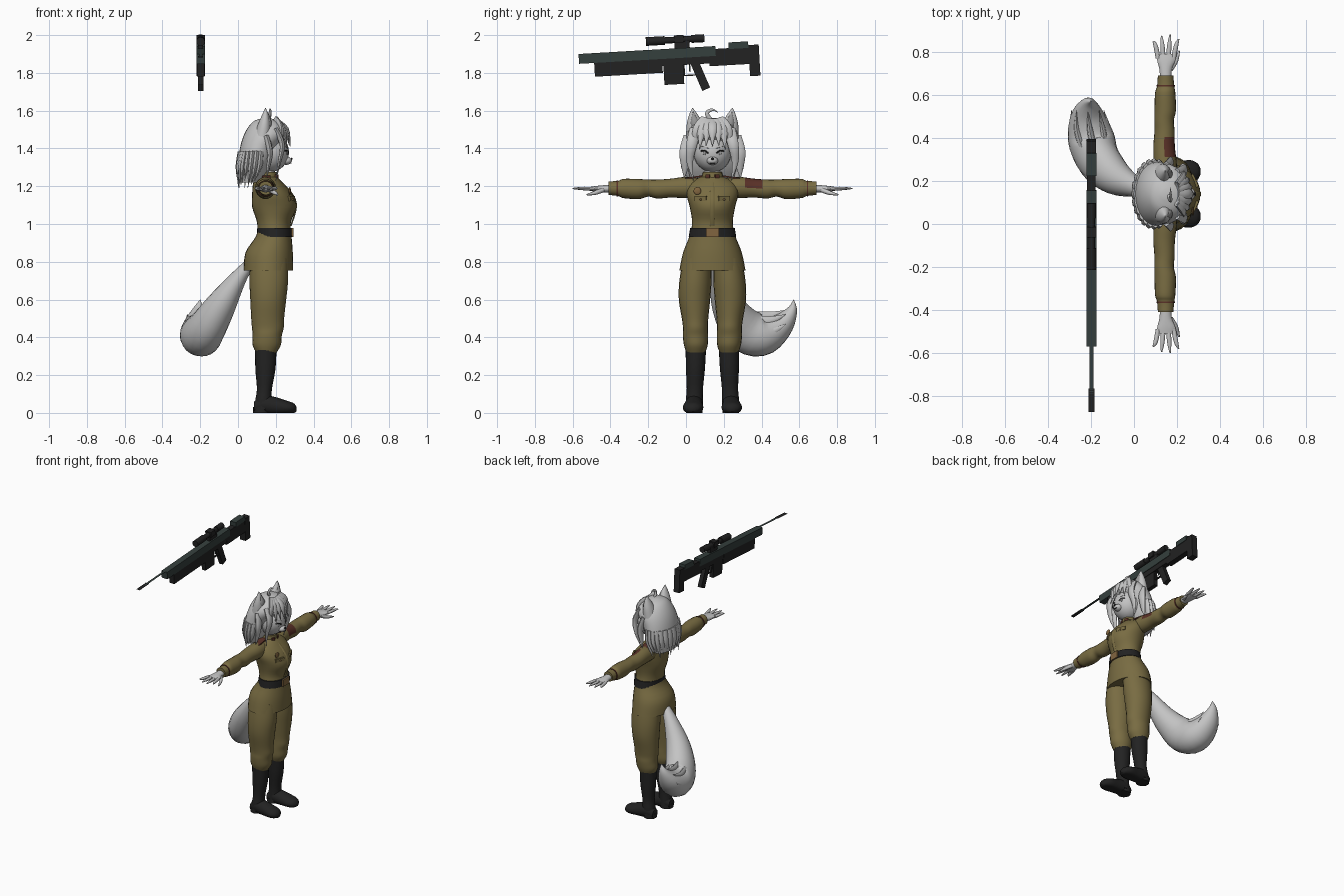
import bpy, bmesh, math
from mathutils import Vector, Matrix

cube = bpy.data.objects.get("Cube")
if cube:
    bpy.data.objects.remove(cube, do_unlink=True)

MID = .14  # y of the figure's mirror plane; the figure faces +x
X, Y, Z = Vector((1, 0, 0)), Vector((0, 1, 0)), Vector((0, 0, 1))


def material(name, *rgb):
    m = bpy.data.materials.new(name)
    m.use_nodes = True
    m.diffuse_color = (*rgb, 1)
    bsdf = next(n for n in m.node_tree.nodes if n.type == "BSDF_PRINCIPLED")
    bsdf.inputs["Base Color"].default_value = (*rgb, 1)
    bsdf.inputs["Roughness"].default_value = .8
    return m


fur = material("pale fur", .55, .55, .55)
shade = material("inner ear grey", .3, .3, .3)
olive = material("olive cloth", .19, .15, .055)
black = material("black leather", .016, .016, .016)
gunmetal = material("green gunmetal", .035, .05, .047)
red = material("dark red trim", .1, .03, .02)
brass = material("dull brass", .22, .13, .05)


def finish(name, bm, mat, angle=45):
    bmesh.ops.recalc_face_normals(bm, faces=bm.faces)
    mesh = bpy.data.meshes.new(name)
    bm.to_mesh(mesh)
    bm.free()
    mesh.materials.append(mat)
    mesh.shade_smooth()
    mesh.set_sharp_from_angle(angle=math.radians(angle))
    obj = bpy.data.objects.new(name, mesh)
    bpy.context.collection.objects.link(obj)
    return obj


def spline(rows, steps):
    """Smoothly interpolate rows of numbers."""
    rows = [Vector(r) for r in rows]
    out = []
    for i in range(len(rows) - 1):
        p, q = rows[i], rows[i + 1]
        before, after = rows[max(i - 1, 0)], rows[min(i + 2, len(rows) - 1)]
        for k in range(steps):
            t = k / steps
            m, n = (q - before) / 2, (after - p) / 2
            out.append(p + m * t + (3 * (q - p) - 2 * m - n) * t * t
                       + (2 * (p - q) + m + n) * t * t * t)
    return out + [rows[-1]]


def sweep(name, rows, mat, tangent=None, ref=X, sides=20, steps=4):
    """Skin ellipses along a path; each row is x, y, z, side radius, ref radius."""
    rows = spline(rows, steps)
    bm = bmesh.new()
    rings = []
    for i, r in enumerate(rows):
        c = Vector(r[:3])
        ahead, behind = rows[min(i + 1, len(rows) - 1)], rows[max(i - 1, 0)]
        t = tangent or (Vector(ahead[:3]) - Vector(behind[:3])).normalized()
        u = t.cross(ref).normalized()
        v = u.cross(t)
        ring = []
        for k in range(sides):
            a = math.tau * k / sides
            p = c + u * max(r[3], .001) * math.cos(a) + v * max(r[4], .001) * math.sin(a)
            p.z = max(p.z, 0)
            ring.append(bm.verts.new(p))
        rings.append(ring)
    for a, b in zip(rings, rings[1:]):
        for k in range(sides):
            j = (k + 1) % sides
            bm.faces.new((a[k], a[j], b[j], b[k]))
    bm.faces.new(rings[0])
    bm.faces.new(rings[-1])
    return finish(name, bm, mat)


def lock(name, points, radius, mat=fur, thin=.5, sides=8):
    """Tapered strand: full at the root and middle, pointed at the end."""
    last = len(points) - 1
    rows = []
    for i, p in enumerate(points):
        r = radius * (1 - (i / last) ** 2)
        rows.append((*p, r, r * thin))
    return sweep(name, rows, mat, sides=sides)


def box(name, centre, size, mat, spin=None):
    bm = bmesh.new()
    bmesh.ops.create_cube(bm, size=1)
    m = Matrix.Translation(centre) @ (spin or Matrix()) @ Matrix.Diagonal((*size, 1))
    bmesh.ops.transform(bm, matrix=m, verts=bm.verts)
    return finish(name, bm, mat)


def ball(name, centre, size, mat):
    bm = bmesh.new()
    bmesh.ops.create_uvsphere(bm, u_segments=24, v_segments=16, radius=1)
    m = Matrix.Translation(centre) @ Matrix.Diagonal((*size, 1))
    bmesh.ops.transform(bm, matrix=m, verts=bm.verts)
    return finish(name, bm, mat)


# Jacket, collar, belt
sweep("jacket", [(.16, MID, .755, .175, .13), (.165, MID, .85, .155, .125),
                 (.19, MID, .94, .12, .093), (.19, MID, 1.01, .108, .09),
                 (.192, MID, 1.09, .12, .117), (.18, MID, 1.16, .137, .105),
                 (.16, MID, 1.215, .12, .08), (.15, MID, 1.25, .06, .055)], olive, Z, sides=28)
sweep("collar", [(.15, MID, 1.23, .062, .06), (.155, MID, 1.275, .05, .05)], olive, Z)
sweep("neck", [(.15, MID, 1.24, .04, .04), (.16, MID, 1.32, .04, .04)], fur, Z)
sweep("belt", [(.195, MID, .93, .126, .094), (.195, MID, .98, .118, .093)], black, Z, sides=28)
box("buckle", (.288, MID, .955), (.01, .07, .05), brass)
sweep("placket", [(.28, MID, .99, .012, .004), (.308, MID, 1.09, .012, .004),
                  (.286, MID, 1.16, .012, .004), (.21, MID, 1.24, .01, .004)], olive, sides=8)

# Face and skull
HEAD, SIZE = Vector((.17, MID, 1.38)), Vector((.1, .1, .105))


def on_face(dy, z):
    depth = 1 - (dy / SIZE.y) ** 2 - ((z - HEAD.z) / SIZE.z) ** 2
    return (HEAD.x + SIZE.x * math.sqrt(max(depth, 0)), MID + dy, z)


ball("head", HEAD, SIZE, fur)
ball("muzzle", (.255, MID, 1.335), (.03, .03, .022), fur)
ball("nose", (.284, MID, 1.345), (.005, .009, .006), black)
box("mouth", (.279, MID, 1.322), (.008, .025, .003), black)

# Hair mass, forelocks and ragged lower ends
sweep("hair", [(.06, MID, 1.22, .12, .055), (.085, MID, 1.3, .148, .085),
               (.11, MID, 1.4, .147, .1), (.15, MID, 1.48, .135, .115),
               (.152, MID, 1.54, .085, .075), (.15, MID, 1.56, .02, .02)], fur, Z, sides=28)
for i in range(15):
    a = math.radians(75 + 15 * i)
    c, s = math.cos(a), math.sin(a)
    drop = 1.19 + .02 * (i % 3)
    lock("hair_end", [(.1 + .085 * c, MID + .125 * s, 1.38), (.09 + .09 * c, MID + .14 * s, 1.3),
                      (.07 + .07 * c, MID + .125 * s, drop)], .034)
for i in range(-3, 4):
    dy = i * .03
    tip = 1.41 + .012 * (i % 2) - .008 * abs(i)
    x = on_face(dy, tip)[0]
    lock("forelock", [(.2, MID + dy * .4, 1.545), (.258 - abs(dy) * .3, MID + dy * .9, 1.5),
                      (x + .012, MID + dy * 1.15, tip)], .033)
lock("cowlick", [(.16, MID, 1.54), (.17, MID - .03, 1.585), (.17, MID, 1.605),
                 (.17, MID + .03, 1.59)], .012, thin=.8)

# Tail with tufts
sweep("tail", [(.07, .15, .8, .025, .025), (.0, .175, .71, .05, .045), (-.09, .22, .57, .085, .08),
               (-.165, .3, .45, .115, .1), (-.2, .4, .41, .11, .108), (-.215, .5, .46, .07, .08),
               (-.21, .56, .54, .03, .035), (-.2, .57, .6, .001, .001)], fur, sides=24)
for i in range(8):
    a = math.tau * i / 8
    off = Vector((math.cos(a), 0, math.sin(a)))
    lock("tail_tuft", [Vector((-.185, .34, .43)) + off * .075, Vector((-.205, .44, .425)) + off * .085,
                       Vector((-.215, .53, .47)) + off * .075], .035)


def pair(side):
    def at(d):
        return MID + side * d

    def rows(table):
        return [(x, at(d), z, a, b) for x, d, z, a, b in table]

    # Ear with inset
    sweep("ear", rows([(.13, .085, 1.46, .055, .045), (.14, .095, 1.53, .042, .032),
                       (.145, .102, 1.58, .022, .016), (.145, .106, 1.615, .001, .001)]), fur)
    sweep("inner_ear", rows([(.165, .085, 1.51, .022, .012), (.166, .094, 1.54, .022, .012),
                             (.154, .103, 1.595, .001, .003)]), shade, sides=10)

    # Eye, brow and side lock
    eye = [on_face(side * d, z) for d, z in ((.022, 1.375), (.04, 1.388), (.062, 1.386))]
    sweep("eyelash", [(*p, .004, .003) for p in eye], black, sides=6)
    iris = on_face(side * .042, 1.375)
    ball("iris", iris, (.004, .008, .011), shade)
    brow = [on_face(side * d, z) for d, z in ((.02, 1.4), (.06, 1.412))]
    sweep("brow", [(*p, .002, .003) for p in brow], shade, sides=6)
    lock("side_lock", [(.2, at(.09), 1.5), (.235, at(.11), 1.42), (.22, at(.12), 1.33),
                       (.2, at(.1), 1.23)], .032)
    lock("cheek_lock", [(.15, at(.12), 1.46), (.17, at(.145), 1.38), (.16, at(.145), 1.3),
                        (.15, at(.15), 1.24)], .034)

    # Sleeve, with a red patch on the left one
    sleeve = sweep("sleeve", rows([(.145, .06, 1.19, .05, .055), (.145, .14, 1.193, .056, .054),
                                   (.14, .22, 1.19, .05, .05), (.142, .29, 1.185, .05, .047),
                                   (.14, .34, 1.19, .045, .045), (.145, .39, 1.185, .053, .05),
                                   (.145, .47, 1.188, .051, .047), (.147, .5, 1.188, .04, .04),
                                   (.147, .55, 1.19, .036, .036)]), olive, side * Y, steps=5)
    if side > 0:
        sleeve.data.materials.append(red)
        for f in sleeve.data.polygons:
            if .32 < f.center.y < .4 and f.center.x > MID and f.center.z > 1.19:
                f.material_index = 1
    sweep("cuff_piping", rows([(.147, .5, 1.188, .043, .043), (.147, .507, 1.188, .043, .043)]), red, Y)
    box("shoulder_board", (.15, at(.1), 1.247), (.045, .09, .008), red, Matrix.Rotation(-side * .15, 4, "X"))
    box("collar_tab", (.205, at(.025), 1.252), (.008, .025, .018), red, Matrix.Rotation(side * .5, 4, "Z"))

    # Hand
    sweep("palm", rows([(.147, .53, 1.188, .02, .026), (.147, .58, 1.186, .019, .03),
                        (.15, .62, 1.186, .015, .043), (.148, .65, 1.186, .01, .04)]), fur, side * Y, sides=14)
    for i, reach in enumerate((.71, .735, .74, .72)):
        x = .112 + .024 * i
        splay = (i - 1.5) * .008
        sweep("finger", rows([(x, .63, 1.186, .01, .011), (x + splay, .69, 1.188, .009, .01),
                              (x + splay * 2, reach, 1.188, .003, .003)]), fur, sides=8)
    sweep("thumb", rows([(.17, .58, 1.18, .013, .013), (.195, .62, 1.165, .011, .011),
                         (.21, .665, 1.155, .004, .004)]), fur, sides=8)

    # Breast pocket flap and button
    box("pocket_flap", (.283, at(.062), 1.135), (.012, .065, .025), olive, Matrix.Rotation(side * .42, 4, "Z"))
    ball("button", (.289, at(.062), 1.13), (.006, .006, .006), brass)

    # Breeches
    sweep("breeches", rows([(.165, .08, .82, .075, .1), (.163, .09, .7, .085, .102),
                            (.16, .095, .6, .083, .095), (.157, .092, .5, .07, .087),
                            (.158, .09, .45, .066, .084), (.155, .09, .41, .067, .077),
                            (.152, .088, .36, .063, .075), (.15, .088, .32, .05, .055)]), olive, Z)
    # Boot shaft, foot, heel
    sweep("boot", rows([(.147, .088, .335, .054, .057), (.145, .09, .23, .05, .053),
                        (.14, .093, .13, .043, .04), (.135, .096, .07, .045, .043),
                        (.135, .096, .02, .046, .05)]), black, Z)
    sweep("boot_foot", rows([(.085, .096, .03, .03, .03), (.13, .097, .045, .046, .05),
                             (.2, .1, .035, .05, .048), (.26, .103, .028, .054, .036),
                             (.295, .104, .025, .038, .026), (.31, .104, .02, .012, .012)]), black, X, Z)
    sweep("boot_heel", rows([(.125, .096, 0, .044, .045), (.125, .096, .03, .044, .045)]), black, Z)


for side in (-1, 1):
    pair(side)

# Chest badge
ball("badge", (.274, .06, 1.175), (.006, .02, .02), brass)

# Rifle: built along y, then tilted and moved into place
TILT = Matrix.Translation((-.198, 0, 1.933)) @ Matrix.Rotation(.058, 4, "X")


def block(name, y0, y1, z0, z1, width, mat, spin=0):
    size = (width, y1 - y0, z1 - z0)
    obj = box(name, (0, (y0 + y1) / 2, (z0 + z1) / 2), size, mat, Matrix.Rotation(spin, 4, "X"))
    obj.matrix_world = TILT


def rod(name, y0, y1, z, radius, mat):
    ends = [(0, y, z, radius, radius) for y in (y0, y1)]
    sweep(name, ends, mat, sides=12, steps=1).matrix_world = TILT


block("rifle_receiver", -.57, .155, -.052, 0, .046, gunmetal)
block("rifle_fore_end", -.49, -.13, -.125, -.05, .04, black)
block("rifle_lower", -.13, .15, -.09, -.05, .038, black)
block("rifle_magazine", -.125, -.02, -.19, -.08, .03, black)
block("rifle_grip", .045, .09, -.23, -.075, .03, black, .35)
block("trigger_guard", -.02, .045, -.15, -.143, .012, black)
block("trigger_guard_front", -.02, -.013, -.15, -.09, .012, black)
block("trigger", .01, .017, -.13, -.09, .008, gunmetal)
block("rifle_stock", .12, .35, -.105, -.015, .04, black)
block("rifle_butt", .33, .385, -.17, -.005, .044, black)
block("cheek_rest", .225, .33, -.02, .015, .046, gunmetal)
rod("rifle_barrel", -.79, -.56, -.025, .009, gunmetal)
rod("muzzle_brake", -.875, -.765, -.025, .014, black)
rod("scope_tube", -.21, .1, .045, .017, black)
rod("scope_front", -.21, -.11, .045, .023, black)
rod("scope_eyepiece", .03, .1, .045, .021, black)
block("scope_mount", -.06, .02, -.005, .035, .026, black)
block("scope_turret", -.06, -.01, .03, .069, .046, black)
